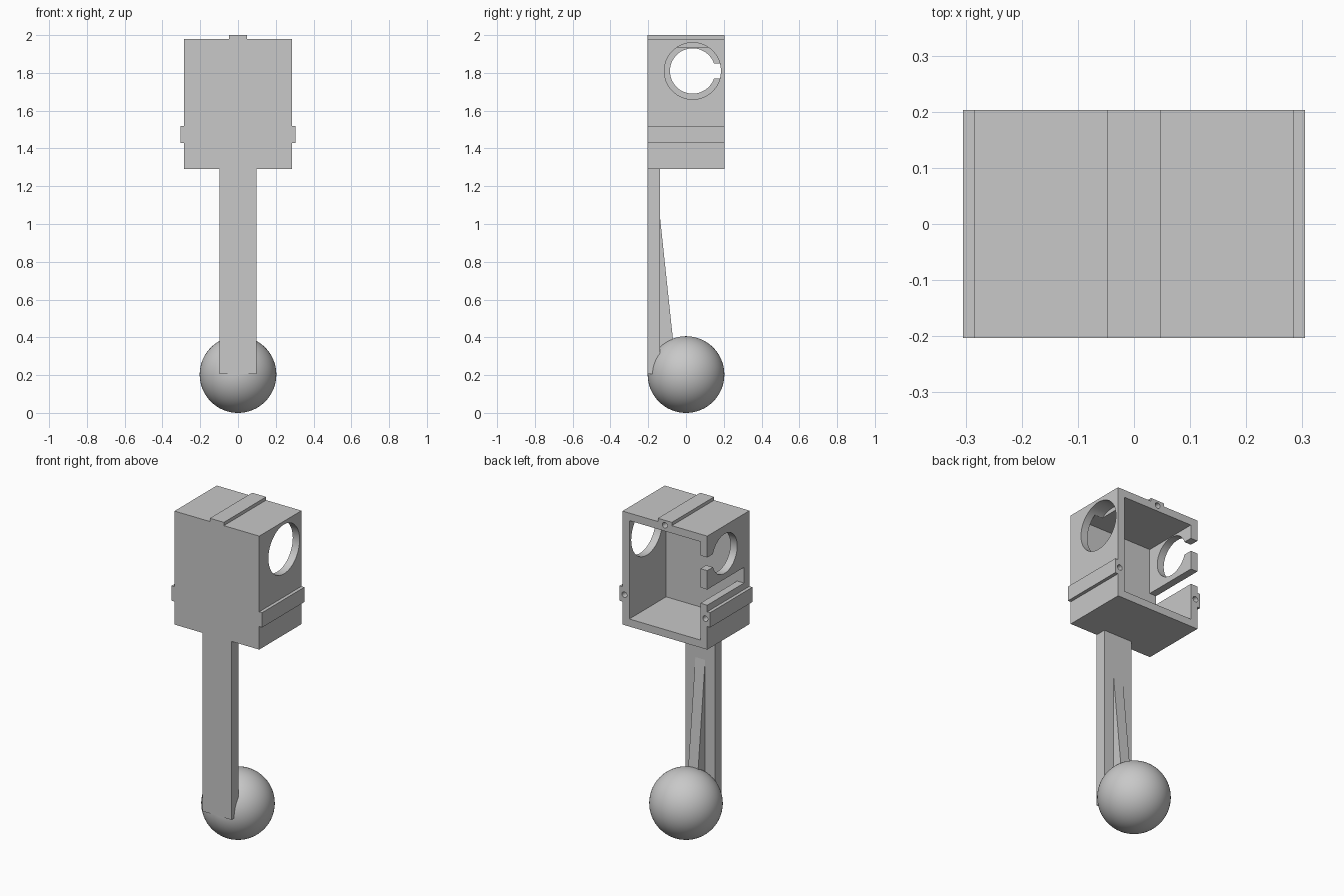
import bpy
import bmesh
import math
from mathutils import Matrix

cube = bpy.data.objects.get("Cube")
if cube:
    bpy.data.objects.remove(cube, do_unlink=True)

GREY = (0.58, 0.58, 0.58, 1)
mat = bpy.data.materials.new("plain grey")
mat.use_nodes = True
mat.diffuse_color = GREY
mat.node_tree.nodes["Principled BSDF"].inputs["Base Color"].default_value = GREY


def add_object(name, bm):
    bmesh.ops.recalc_face_normals(bm, faces=bm.faces[:])
    mesh = bpy.data.meshes.new(name)
    bm.to_mesh(mesh)
    bm.free()
    mesh.materials.append(mat)
    obj = bpy.data.objects.new(name, mesh)
    bpy.context.collection.objects.link(obj)
    return obj


def box(name, x, y, z):
    """Box between the (low, high) limits on each axis."""
    bm = bmesh.new()
    bmesh.ops.create_cube(bm, size=1)
    limits = (x, y, z)
    for v in bm.verts:
        v.co = [lo if c < 0 else hi for c, (lo, hi) in zip(v.co, limits)]
    return add_object(name, bm)


def cylinder(name, axis, centre, radius, depth, segments=64):
    bm = bmesh.new()
    turn = Matrix.Rotation(math.pi / 2, 4, "Y" if axis == "X" else "X")
    bmesh.ops.create_cone(bm, cap_ends=True, segments=segments, radius1=radius,
                          radius2=radius, depth=depth,
                          matrix=Matrix.Translation(centre) @ turn)
    return add_object(name, bm)


def combine(target, tool, operation):
    """Apply a boolean and discard the tool."""
    mod = target.modifiers.new("boolean", "BOOLEAN")
    mod.operation = operation
    mod.solver = "EXACT"
    mod.object = tool
    bpy.context.view_layer.objects.active = target
    bpy.ops.object.modifier_apply(modifier=mod.name)
    bpy.data.objects.remove(tool, do_unlink=True)


def smooth(obj):
    bpy.ops.object.select_all(action="DESELECT")
    obj.select_set(True)
    bpy.context.view_layer.objects.active = obj
    bpy.ops.object.shade_smooth_by_angle(angle=math.radians(30))


W, D, BOTTOM, TOP, WALL = 0.285, 0.203, 1.29, 1.98, 0.046
INNER_FRONT = -0.15
HOLE_Y, HOLE_Z = 0.035, 1.81

# Housing: box open at the back, with ribs on the sides and top
housing = box("housing", (-W, W), (-D, D), (BOTTOM, TOP))
for side in (-1, 1):
    rib = box("side_rib", sorted((side * 0.26, side * 0.305)), (-D, D), (1.43, 1.52))
    combine(housing, rib, "UNION")
combine(housing, box("top_rib", (-0.047, 0.047), (-D, D), (1.96, 2.0)), "UNION")
combine(housing, box("cavity", (WALL - W, W - WALL), (INNER_FRONT, 0.3),
                     (BOTTOM + WALL, TOP - WALL)), "DIFFERENCE")

# Round side openings: large on the left, small and notched on the right
openings = [
    cylinder("large_opening", "X", (W, HOLE_Y, HOLE_Z), 0.15, 0.2),
    cylinder("small_opening", "X", (-W, HOLE_Y, HOLE_Z), 0.12, 0.2),
    box("notch", (-0.35, -0.2), (HOLE_Y + 0.08, 0.3), (1.77, 1.85)),
    box("slot", (-0.35, -0.2), (INNER_FRONT, 0.3), (1.56, 1.655)),
]
# Screw holes in the back ends of the ribs
for x, z in ((-0.272, 1.475), (0.272, 1.475), (0, 1.97)):
    openings.append(cylinder("screw_hole", "Y", (x, D, z), 0.017, 0.24, 24))
for cutter in openings:
    combine(housing, cutter, "DIFFERENCE")
smooth(housing)

# Flat stem
box("stem", (-0.098, 0.098), (-D, -0.137), (0.205, BOTTOM))

# Tapered gusset behind the stem, running into the ball
bm = bmesh.new()
profile = ((-0.15, 1.03), (-0.137, 1.03), (-0.049, 0.2), (-0.15, 0.2))
face = bm.faces.new([bm.verts.new((-0.033, y, z)) for y, z in profile])
extruded = bmesh.ops.extrude_face_region(bm, geom=[face])["geom"]
bmesh.ops.translate(bm, vec=(0.066, 0, 0),
                    verts=[g for g in extruded if isinstance(g, bmesh.types.BMVert)])
add_object("gusset", bm)

# Ball at the foot
bm = bmesh.new()
bmesh.ops.create_uvsphere(bm, u_segments=64, v_segments=32, radius=D,
                          matrix=Matrix.Translation((0, 0, D)))
smooth(add_object("ball", bm))
